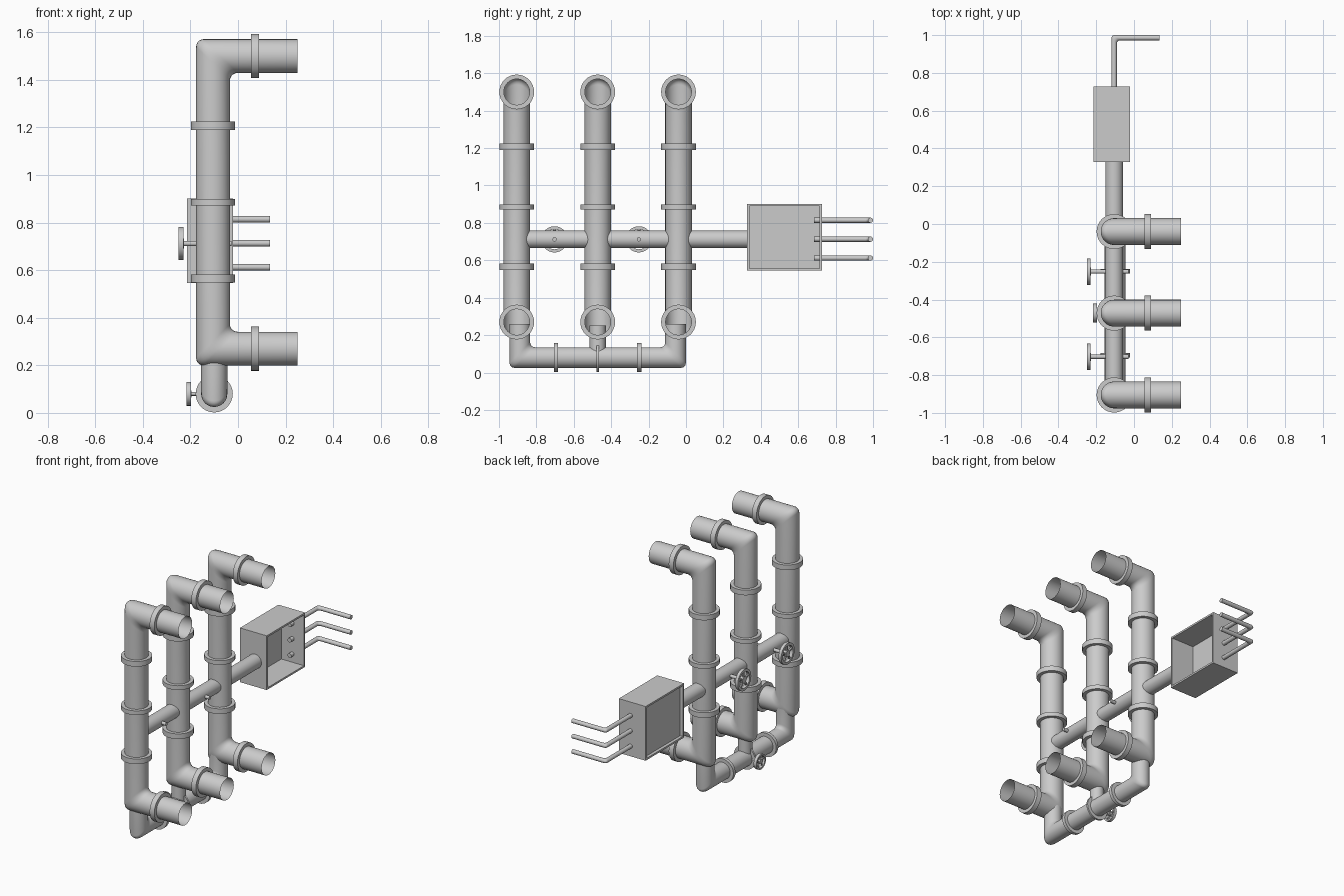
import bpy, bmesh, math
from mathutils import Vector

if "Cube" in bpy.data.objects:
    bpy.data.objects.remove(bpy.data.objects["Cube"])

PX = -0.105                      # x of the pipe plane
COLUMNS = (-0.905, -0.472, -0.04)  # y of the three big pipes
ZC, ZL = 0.712, 0.08             # heights of cross pipe and lower pipe


def finish(name, bm):
    bmesh.ops.recalc_face_normals(bm, faces=bm.faces)
    me = bpy.data.meshes.new(name)
    bm.to_mesh(me)
    bm.free()
    ob = bpy.data.objects.new(name, me)
    bpy.context.collection.objects.link(ob)
    for p in me.polygons:
        p.use_smooth = True
    bpy.context.view_layer.objects.active = ob
    ob.select_set(True)
    bpy.ops.object.shade_smooth_by_angle(angle=math.radians(35))
    ob.select_set(False)
    return ob


def bent_pipe(name, pts, r, fillet, sides=32, caps=False, steps=5):
    """Sweep a circle along a planar path with tight right-angle bends."""
    pts = [Vector(p) for p in pts]
    dirs = [(b - a).normalized() for a, b in zip(pts, pts[1:])]
    side = dirs[0].cross(dirs[1]).normalized()
    norms = [side.cross(d) for d in dirs]
    bm = bmesh.new()
    lines = []
    for j in range(sides):
        t = 2 * math.pi * j / sides
        a, b = r * math.cos(t), r * math.sin(t)
        line = [pts[0] + a * norms[0] + b * side]
        for i in range(1, len(pts) - 1):
            d1, d2 = dirs[i - 1], dirs[i]
            c = pts[i] + a * (norms[i - 1] + norms[i]) + b * side
            for k in range(steps + 1):
                f = math.pi / 2 * k / steps
                line.append(c + fillet * (d2 - d1 - d2 * math.cos(f) + d1 * math.sin(f)))
        line.append(pts[-1] + a * norms[-1] + b * side)
        lines.append([bm.verts.new(p) for p in line])
    for j in range(sides):
        l, m = lines[j], lines[(j + 1) % sides]
        for k in range(len(l) - 1):
            bm.faces.new((l[k], m[k], m[k + 1], l[k + 1]))
    if caps:
        bm.faces.new([l[0] for l in lines])
        bm.faces.new([l[-1] for l in lines])
    return finish(name, bm)


def add_cyl(bm, p, q, r, sides=32, caps=True):
    p, q = Vector(p), Vector(q)
    m = (q - p).to_track_quat('Z', 'Y').to_matrix().to_4x4()
    m.translation = (p + q) / 2
    bmesh.ops.create_cone(bm, cap_ends=caps, segments=sides, radius1=r, radius2=r,
                          depth=(q - p).length, matrix=m)


def cyl(name, p, q, r, sides=32, caps=True):
    bm = bmesh.new()
    add_cyl(bm, p, q, r, sides, caps)
    return finish(name, bm)


def flange(name, centre, axis, outer, inner, width):
    """Collar ring around a pipe."""
    c, ax = Vector(centre), Vector(axis)
    q = ax.to_track_quat('Z', 'Y')
    bm = bmesh.new()
    h = width / 2
    prof = [(inner, -h), (outer, -h), (outer, h), (inner, h)]
    n = 32
    rings = []
    for i in range(n):
        t = 2 * math.pi * i / n
        rings.append([bm.verts.new(c + q @ Vector((r * math.cos(t), r * math.sin(t), z)))
                      for r, z in prof])
    for i in range(n):
        a, b = rings[i], rings[(i + 1) % n]
        for k in range(4):
            bm.faces.new((a[k], b[k], b[(k + 1) % 4], a[(k + 1) % 4]))
    return finish(name, bm)


def handwheel(name, x, y, z, r, stem_end):
    """Valve wheel facing -x with rim, hub, spokes and stem."""
    flange(name + "_rim", (x, y, z), (1, 0, 0), r, r * 0.76, 0.02)
    bm = bmesh.new()
    add_cyl(bm, (x - 0.01, y, z), (x + 0.012, y, z), r * 0.3, 20)
    for k in range(5):
        t = math.pi / 2 + k * 2 * math.pi / 5
        add_cyl(bm, (x, y, z), (x, y + r * 0.85 * math.cos(t), z + r * 0.85 * math.sin(t)),
                r * 0.11, 8)
    add_cyl(bm, (x, y, z), (stem_end, y, z), r * 0.16, 16)
    finish(name + "_spokes_and_stem", bm)


def box(name, lo, hi):
    bm = bmesh.new()
    bmesh.ops.create_cube(bm, size=1)
    for v in bm.verts:
        v.co = Vector([l + (h - l) * (c + 0.5) for l, h, c in zip(lo, hi, v.co)])
    return finish(name, bm)


# Three large C-shaped pipes with collars
for y in COLUMNS:
    bent_pipe("main_pipe", [(0.25, y, 0.27), (PX, y, 0.27), (PX, y, 1.5), (0.25, y, 1.5)],
              0.071, 0.032)
    for z in (0.27, 1.5):
        flange("end_collar", (0.072, y, z), (1, 0, 0), 0.093, 0.069, 0.034)
    for z, w in ((0.565, 0.034), (0.885, 0.028), (1.207, 0.034)):
        flange("column_collar", (PX, y, z), (0, 0, 1), 0.093, 0.069, w)

# Lower U-shaped manifold
LX = -0.1
bent_pipe("lower_manifold", [(LX, -0.888, 0.26), (LX, -0.888, ZL), (LX, -0.056, ZL),
                             (LX, -0.056, 0.26)], 0.055, 0.025)
cyl("lower_branch", (LX, -0.472, ZL), (LX, -0.472, 0.25), 0.043, caps=False)
for y, w in ((-0.695, 0.022), (-0.472, 0.012), (-0.25, 0.022)):
    flange("lower_collar", (LX, y, ZL), (0, 1, 0), 0.078, 0.05, w)
handwheel("lower_valve", -0.207, -0.472, ZL, 0.05, LX)

# Cross pipe with two valve wheels
cyl("cross_pipe", (PX, -0.905, ZC), (PX, 0.335, ZC), 0.047, caps=False)
for y in (-0.703, -0.252):
    handwheel("cross_valve", -0.24, y, ZC, 0.07, -0.028)

# Junction box: four walls and a slightly recessed back panel, open towards +x
X0, X1, Y0, Y1, Z0, Z1, T = -0.215, -0.02, 0.327, 0.727, 0.545, 0.902, 0.012
box("box_bottom", (X0, Y0, Z0), (X1, Y1, Z0 + T))
box("box_top", (X0, Y0, Z1 - T), (X1, Y1, Z1))
box("box_near_side", (X0, Y0, Z0 + T), (X1, Y0 + T, Z1 - T))
box("box_far_side", (X0, Y1 - T, Z0 + T), (X1, Y1, Z1 - T))
box("box_back", (X0 + 0.02, Y0 + T, Z0 + T), (X0 + 0.03, Y1 - T, Z1 - T))

# Three thin bent conduits leaving the box
for z in (0.612, 0.713, 0.814):
    bent_pipe("conduit", [(PX, 0.685, z), (PX, 0.986, z), (0.135, 0.986, z)],
              0.014, 0.016, sides=16, caps=True)
